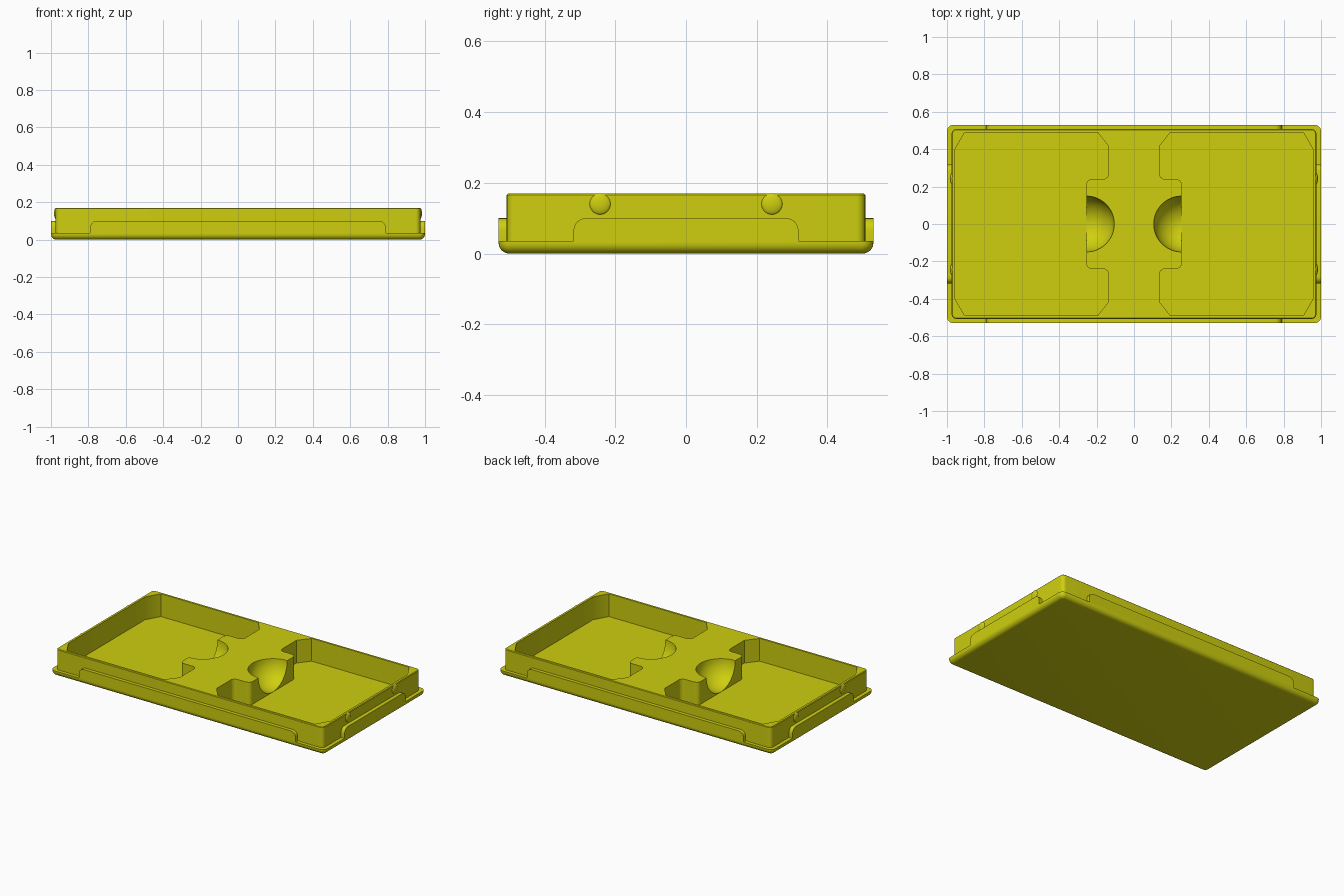
import bpy, bmesh, math
from mathutils import Vector

if "Cube" in bpy.data.objects:
    bpy.data.objects.remove(bpy.data.objects["Cube"], do_unlink=True)

yellow = bpy.data.materials.new("olive_yellow")
yellow.use_nodes = True
yellow.diffuse_color = (0.62, 0.62, 0.005, 1)
yellow.node_tree.nodes["Principled BSDF"].inputs["Base Color"].default_value = yellow.diffuse_color

HEIGHT, LEDGE, FLOOR = 0.17, 0.035, 0.02


def rounded(corners, steps=6):
    """Outline through (x, y, radius) corners, rounding each one."""
    out = []
    for i, (x, y, r) in enumerate(corners):
        p = Vector((x, y))
        if r == 0:
            out.append(p)
            continue
        a = (Vector(corners[i - 1][:2]) - p).normalized()
        b = (Vector(corners[(i + 1) % len(corners)][:2]) - p).normalized()
        p0, p1 = p + a * r, p + b * r
        centre = p0 + b * r
        for k in range(steps + 1):
            t = math.pi / 2 * k / steps
            out.append(centre - b * r * math.cos(t) - a * r * math.sin(t))
    return out


def rectangle(hx, hy, r):
    return rounded([(-hx, -hy, r), (hx, -hy, r), (hx, hy, r), (-hx, hy, r)])


def loft(name, layers, place=lambda u, v, w: (u, v, w)):
    """Skin a closed solid through (outline, level) layers."""
    bm = bmesh.new()
    rings = [[bm.verts.new(place(p.x, p.y, w)) for p in pts] for pts, w in layers]
    n = len(rings[0])
    for lo, hi in zip(rings, rings[1:]):
        for i in range(n):
            j = (i + 1) % n
            bm.faces.new((lo[i], lo[j], hi[j], hi[i]))
    bm.faces.new(rings[0][::-1])
    bm.faces.new(rings[-1])
    bmesh.ops.recalc_face_normals(bm, faces=bm.faces)
    mesh = bpy.data.meshes.new(name)
    bm.to_mesh(mesh)
    bm.free()
    ob = bpy.data.objects.new(name, mesh)
    bpy.context.collection.objects.link(ob)
    mesh.materials.append(yellow)
    return ob


def ball(name, radius, location, scale=(1, 1, 1)):
    bpy.ops.mesh.primitive_uv_sphere_add(segments=48, ring_count=24, radius=radius, location=location)
    ob = bpy.context.object
    ob.name, ob.scale = name, scale
    ob.data.materials.append(yellow)
    return ob


def smooth(ob):
    bpy.ops.object.select_all(action='DESELECT')
    ob.select_set(True)
    bpy.context.view_layer.objects.active = ob
    bpy.ops.object.shade_smooth_by_angle(angle=math.radians(35))


# Tray: filleted base lip stepping in to the upper wall
fillet = 0.03
layers = []
for k in range(7):
    t = math.pi / 2 * k / 6
    inset = fillet * (1 - math.sin(t))
    layers.append((rectangle(1 - inset, 0.53 - inset, 0.034 - inset), fillet * (1 - math.cos(t))))
layers += [(rectangle(1, 0.53, 0.034), LEDGE),
           (rectangle(0.975, 0.507, 0.025), LEDGE),
           (rectangle(0.975, 0.507, 0.025), HEIGHT - 0.004),
           (rectangle(0.971, 0.503, 0.021), HEIGHT)]
tray = loft("tray", layers)

# Pockets with chamfered corners, and thumb scoops in the bridge
half = [(0.255, 0.24, 0.03), (0.135, 0.24, 0.03), (0.135, 0.415, 0),
        (0.195, 0.49, 0), (0.905, 0.49, 0), (0.957, 0.40, 0)]
full = half + [(x, -y, r) for x, y, r in reversed(half)]
cutters = []
for side, s in (("left", 1), ("right", -1)):
    outline = rounded([(s * x, y, r) for x, y, r in full])
    cutters.append(loft(side + "_pocket_cutter", [(outline, FLOOR), (outline, 0.3)]))
    cutters.append(ball(side + "_scoop_cutter", 0.1495, (s * 0.255, 0, HEIGHT)))

for cutter in cutters:
    cutter.hide_render = True
    mod = tray.modifiers.new("cut", 'BOOLEAN')
    mod.operation, mod.solver, mod.object = 'DIFFERENCE', 'EXACT', cutter
    bpy.ops.object.select_all(action='DESELECT')
    bpy.context.view_layer.objects.active = tray
    tray.select_set(True)
    bpy.ops.object.modifier_apply(modifier=mod.name)
for cutter in cutters:
    bpy.data.objects.remove(cutter, do_unlink=True)
smooth(tray)


# Raised panels on the four walls
def panel(name, half_width, inner, outer, place):
    top = 0.1
    shape = rounded([(-half_width, LEDGE, 0), (half_width, LEDGE, 0),
                     (half_width, top, 0.035), (-half_width, top, 0.035)])
    smooth(loft(name, [(shape, inner), (shape, outer)], place))


panel("front_panel", 0.79, 0.498, 0.53, lambda u, v, w: (u, -w, v))
panel("back_panel", 0.79, 0.498, 0.53, lambda u, v, w: (u, w, v))
panel("left_panel", 0.318, 0.966, 1.0, lambda u, v, w: (w, u, v))
panel("right_panel", 0.318, 0.966, 1.0, lambda u, v, w: (-w, u, v))

# Snap bumps on the short walls
for side, s in (("left", 1), ("right", -1)):
    for end, e in (("front", -1), ("back", 1)):
        smooth(ball(f"{side}_{end}_snap_bump", 0.03, (s * 0.973, e * 0.243, 0.14), (0.35, 1, 1)))
